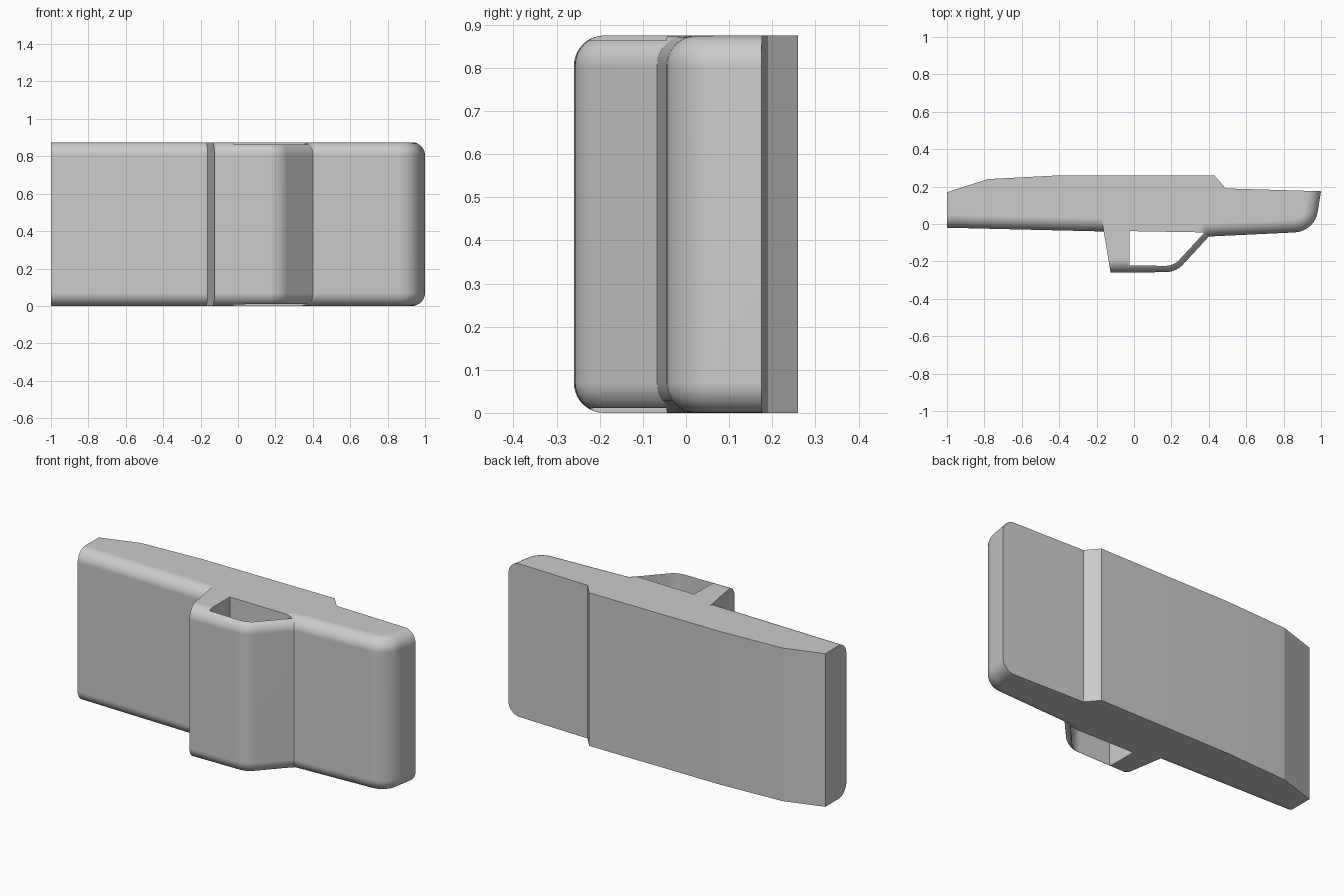
import bpy, math
from mathutils import Vector
from mathutils.geometry import intersect_line_line_2d  # noqa: F401

if "Cube" in bpy.data.objects:
    bpy.data.objects.remove(bpy.data.objects["Cube"])

H, R, STEPS = 0.875, 0.07, 10


def rounded(points, steps=9):
    """Expand (x, y, radius, rounded_edge) corners; returns points and per-edge flags."""
    out, flags = [], []
    n = len(points)
    for i, (x, y, r, flag) in enumerate(points):
        p = Vector((x, y))
        if r == 0:
            out.append(p)
            flags.append(flag)
            continue
        a = (Vector(points[i - 1][:2]) - p).normalized()
        b = (Vector(points[(i + 1) % n][:2]) - p).normalized()
        half = a.angle(b) / 2
        centre = p + (a + b).normalized() * r / math.sin(half)
        start = p + a * r / math.tan(half) - centre
        end = p + b * r / math.tan(half) - centre
        sweep = start.angle(end)
        for k in range(steps + 1):
            t = k / steps
            v = (start * math.sin((1 - t) * sweep) + end * math.sin(t * sweep)) / math.sin(sweep)
            out.append(centre + v)
            flags.append(flag)
    return out, flags


def inset(pts, flags, d):
    """Move the flagged edges of a counter-clockwise outline inward by d."""
    n, out = len(pts), []
    for i in range(n):
        p = pts[i]
        u = (p - pts[i - 1]).normalized()
        v = (pts[(i + 1) % n] - p).normalized()
        d1, d2 = d * flags[i - 1], d * flags[i]
        n1, n2 = Vector((-u.y, u.x)), Vector((-v.y, v.x))
        det = n1.x * n2.y - n1.y * n2.x
        if abs(det) < 1e-5:
            out.append(p + n1 * d1)
        else:
            out.append(p + Vector((d1 * n2.y - d2 * n1.y, n1.x * d2 - n2.x * d1)) / det)
    return out


def loft(name, layers):
    """Stack outlines [(z, points)] into a closed solid."""
    n = len(layers[0][1])
    verts = [(p.x, p.y, z) for z, pts in layers for p in pts]
    faces = [tuple(reversed(range(n))), tuple(range(len(verts) - n, len(verts)))]
    for k in range(len(layers) - 1):
        for i in range(n):
            j = (i + 1) % n
            faces.append((k * n + i, k * n + j, k * n + n + j, k * n + n + i))
    mesh = bpy.data.meshes.new(name)
    mesh.from_pydata(verts, [], faces)
    obj = bpy.data.objects.new(name, mesh)
    bpy.context.collection.objects.link(obj)
    return obj


# Body and clip outline; flag 1 = edge after this corner has rounded rims
outline, flags = rounded([
    (-1, -0.02, 0, 1), (-0.162, -0.04, 0, 0), (-0.125, -0.26, 0, 1),
    (0.225, -0.257, 0.13, 1), (0.40, -0.067, 0, 1), (0.965, -0.04, 0.13, 1),
    (1, 0.175, 0, 0), (0.49, 0.19, 0, 0), (0.43, 0.26, 0, 0),
    (-0.40, 0.26, 0, 0), (-0.78, 0.24, 0, 0), (-1, 0.17, 0, 0)])
rim = []
for k in range(STEPS + 1):
    a = k / STEPS * math.pi / 2
    rim.append((R * (1 - math.sin(a)), inset(outline, flags, R * (1 - math.cos(a)))))
layers = [(z, pts) for z, pts in reversed(rim)] + [(H - z, pts) for z, pts in rim]
body = loft("clip_body", layers)

# Opening behind the strap
hole, _ = rounded([(-0.025, -0.222, 0, 0), (0.212, -0.224, 0.1, 0),
                   (0.377, -0.045, 0, 0), (-0.025, -0.038, 0, 0)])
cutter = loft("opening_cutter", [(-0.1, hole), (H + 0.1, hole)])
cutter.hide_render = True

bpy.context.view_layer.objects.active = body
body.select_set(True)
cut = body.modifiers.new("opening", 'BOOLEAN')
cut.operation, cut.object, cut.solver = 'DIFFERENCE', cutter, 'EXACT'
bpy.ops.object.modifier_apply(modifier=cut.name)
bpy.data.objects.remove(cutter)

# Smooth rims, crisp panel edges
bpy.ops.object.shade_smooth_by_angle(angle=math.radians(12))
weighted = body.modifiers.new("flat_panels", 'WEIGHTED_NORMAL')
weighted.keep_sharp = True
